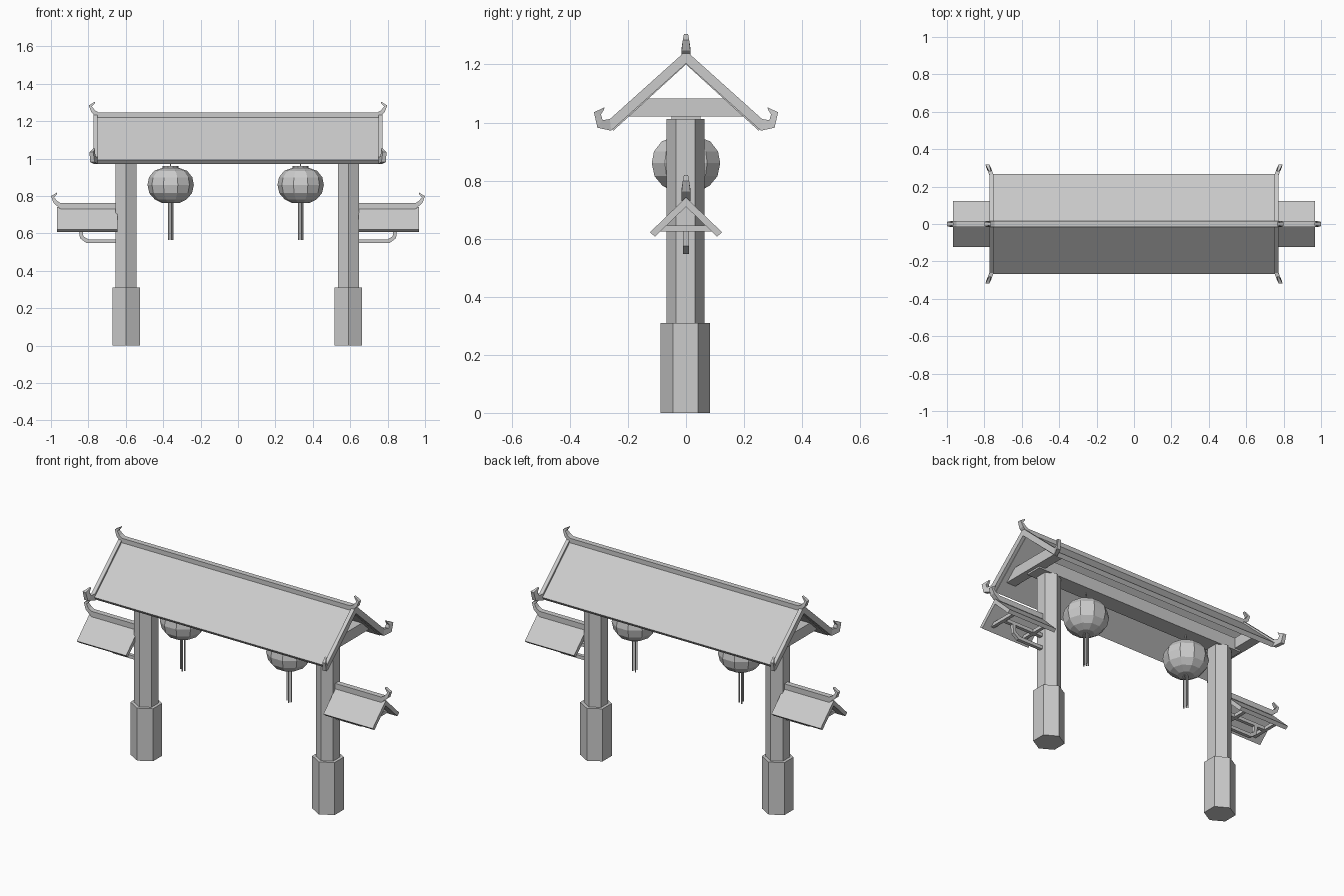
import bpy
import bmesh
from math import cos, sin, pi

if "Cube" in bpy.data.objects:
    bpy.data.objects.remove(bpy.data.objects["Cube"])

GREY = (0.6, 0.6, 0.6, 1)
mat = bpy.data.materials.new("plain grey")
mat.use_nodes = True
mat.diffuse_color = GREY
mat.node_tree.nodes["Principled BSDF"].inputs["Base Color"].default_value = GREY


def make(name, verts, faces):
    mesh = bpy.data.meshes.new(name)
    mesh.from_pydata(verts, [], faces)
    bm = bmesh.new()
    bm.from_mesh(mesh)
    bmesh.ops.recalc_face_normals(bm, faces=bm.faces)
    bm.to_mesh(mesh)
    bm.free()
    mesh.materials.append(mat)
    obj = bpy.data.objects.new(name, mesh)
    bpy.context.collection.objects.link(obj)
    return obj


def skin(name, rings):
    """Join rings of equal length with quads and cap both ends."""
    n = len(rings[0])
    faces = [(k * n + i, k * n + (i + 1) % n, (k + 1) * n + (i + 1) % n, (k + 1) * n + i)
             for k in range(len(rings) - 1) for i in range(n)]
    last = (len(rings) - 1) * n
    faces += [tuple(range(n)), tuple(range(last, last + n))]
    return make(name, [v for r in rings for v in r], faces)


def lathe(name, x, y, profile, sides, turn=0.0):
    angles = [turn + 2 * pi * i / sides for i in range(sides)]
    return skin(name, [[(x + r * cos(a), y + r * sin(a), z) for a in angles]
                       for r, z in profile])


def prism(name, x0, x1, outline):
    """Extrude a (y, z) outline along x."""
    return skin(name, [[(x, y, z) for y, z in outline] for x in (x0, x1)])


def box(name, x0, x1, half, z0, z1):
    return prism(name, x0, x1, [(-half, z0), (half, z0), (half, z1), (-half, z1)])


def ribbon(name, stations, place):
    """Tapering bar; each station is lower point, upper point, half thickness."""
    return skin(name, [[place(u0, v0, -h), place(u0, v0, h), place(u1, v1, h), place(u1, v1, -h)]
                       for u0, v0, u1, v1, h in stations])


def gable(name, x0, x1, apex, under, eave, eave_under):
    """Two sloping slabs meeting at the ridge."""
    right = [(0, apex), eave, eave_under]
    left = [(-y, z) for y, z in reversed(right[1:])]
    return prism(name, x0, x1, right + [(0, under)] + left)


# Hooked end of a ridge bar, measured from its outermost tip and the bar's underside
hook = [(-0.052, 0, -0.052, 0.032, 0.016), (-0.014, 0.033, -0.033, 0.043, 0.015),
        (0, 0.069, -0.017, 0.064, 0.011), (-0.034, 0.09, -0.032, 0.08, 0.007)]


def ridge_hook(tip, z):
    return [(tip + a, z + b, tip + c, z + d, h) for a, b, c, d, h in hook]


# Main roof
gable("main_roof", -0.752, 0.752, 1.235, 1.2, (0.267, 0.992), (0.25, 0.972))
end = ridge_hook(0.798, 1.215)
ribbon("main_ridge", [(-a, b, -c, d, h) for a, b, c, d, h in reversed(end)] + end,
       lambda u, v, h: (u, h, v))
box("main_beam", -0.7, 0.7, 0.05, 1.01, 1.083)

# Sloping gable rail with an upturned hook
rail = [(0, 1.203, 0, 1.247, 0.011), (0.258, 0.972, 0.262, 1.012, 0.011),
        (0.305, 0.982, 0.287, 1.008, 0.012), (0.317, 1.035, 0.293, 1.028, 0.01),
        (0.28, 1.053, 0.283, 1.043, 0.005)]

for s, side, post_x, lantern_x in ((1, "left", 0.59, 0.335), (-1, "right", -0.598, -0.36)):
    for t, end_name in ((-1, "front"), (1, "back")):
        ribbon(f"{side}_{end_name}_gable_rail", rail,
               lambda u, v, h: (s * (0.761 + h + 0.02 * max(0, u - 0.26) / 0.05), t * u, v))
    prism(f"{side}_cross_beam", s * 0.66, s * 0.72,
          [(-0.2, 1.02), (0.2, 1.02), (0.13, 1.083), (-0.13, 1.083)])

    # Hexagonal post and its thicker foot
    lathe(f"{side}_post", post_x, -0.002, [(0.065, 0.3), (0.065, 1.012)], 6, pi / 6)
    lathe(f"{side}_post_foot", post_x, -0.002, [(0.085, 0), (0.085, 0.31)], 6, pi / 6)

    # Small side roof
    gable(f"{side}_side_roof", s * 0.645, s * 0.967, 0.742, 0.71, (0.124, 0.622), (0.107, 0.607))
    ribbon(f"{side}_side_ridge", [(0.63, 0.73, 0.63, 0.762, 0.016)] + ridge_hook(1.0, 0.73),
           lambda u, v, h: (s * u, h, v))
    for x in (0.69, 0.9):
        box(f"{side}_side_crosspiece", s * x, s * (x + 0.02), 0.088, 0.625, 0.645)
    box(f"{side}_side_beam", s * 0.63, s * 0.92, 0.01, 0.625, 0.645)
    ribbon(f"{side}_bracket", [(0.63, 0.548, 0.63, 0.568, 0.01), (0.81, 0.548, 0.8, 0.568, 0.01),
                               (0.845, 0.575, 0.827, 0.585, 0.01), (0.852, 0.63, 0.832, 0.63, 0.01)],
           lambda u, v, h: (s * u, h, v))

    # Hanging lantern
    lathe(f"{side}_lantern", lantern_x, 0,
          [(0.045, 0.762), (0.085, 0.782), (0.114, 0.815), (0.124, 0.86),
           (0.116, 0.9), (0.088, 0.935), (0.045, 0.95)], 10)
    lathe(f"{side}_lantern_cap", lantern_x, 0, [(0.043, 0.945), (0.043, 0.96)], 10)
    lathe(f"{side}_lantern_string", lantern_x, 0, [(0.003, 0.955), (0.003, 1.03)], 6)
    for i in range(5):
        a = 2 * pi * i / 5
        lathe(f"{side}_tassel_strand", lantern_x + 0.012 * cos(a), 0.012 * sin(a),
              [(0.004, 0.565 + 0.008 * (i % 2)), (0.004, 0.77)], 6)
